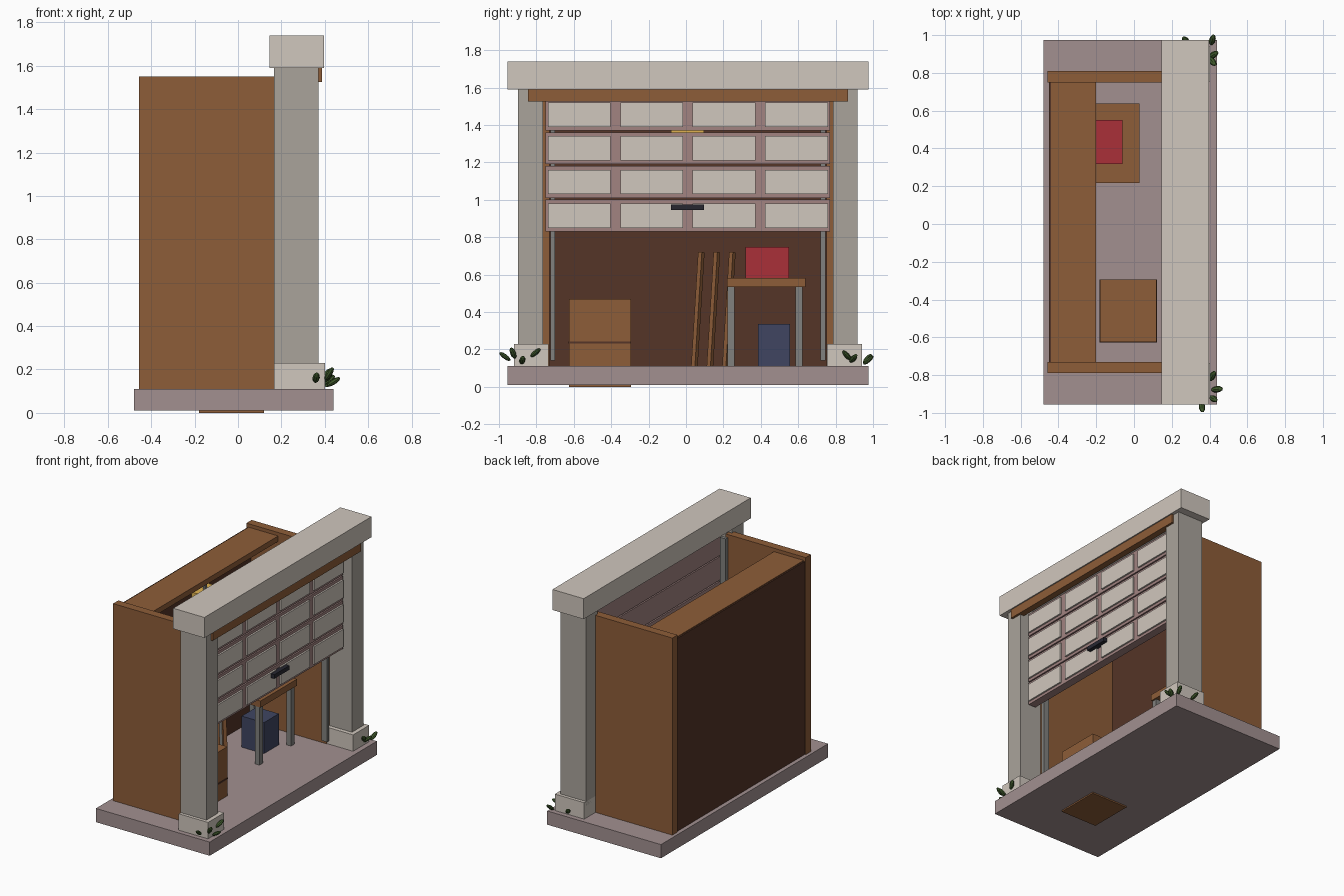
import bpy
from mathutils import Vector

if "Cube" in bpy.data.objects:
    bpy.data.objects.remove(bpy.data.objects["Cube"])

CY = 0.01  # symmetry plane of the building in y


def mat(name, r, g, b):
    m = bpy.data.materials.new(name)
    m.diffuse_color = (r, g, b, 1)
    m.use_nodes = True
    m.node_tree.nodes["Principled BSDF"].inputs["Base Color"].default_value = m.diffuse_color
    return m


SLAB = mat("mauve_stone", 0.36, 0.28, 0.28)
STONE = mat("grey_stone", 0.40, 0.37, 0.33)
PALE = mat("pale_stone", 0.63, 0.57, 0.51)
WOOD = mat("wood", 0.27, 0.11, 0.04)
DARK = mat("dark_wood", 0.09, 0.035, 0.02)
FRAME = mat("door_frame", 0.36, 0.23, 0.22)
METAL = mat("metal", 0.22, 0.22, 0.21)
BLACK = mat("handle_black", 0.02, 0.02, 0.03)
RED = mat("red", 0.40, 0.03, 0.04)
BLUE = mat("blue", 0.05, 0.06, 0.12)
YELLOW = mat("lamp_yellow", 0.75, 0.45, 0.08)
GREEN = mat("leaf_green", 0.05, 0.10, 0.025)


def box(name, x, y, z, m):
    """Box from (min, max) ranges on each axis."""
    bpy.ops.mesh.primitive_cube_add(size=1, location=[sum(r) / 2 for r in (x, y, z)])
    o = bpy.context.object
    o.name = name
    o.scale = [r[1] - r[0] for r in (x, y, z)]
    bpy.ops.object.transform_apply(location=False, rotation=False, scale=True)
    o.data.materials.append(m)
    return o


def pair(name, x, y, z, m):
    """Box plus its mirror image across the symmetry plane (y is offset from it)."""
    box(name + "_right", x, (CY + y[0], CY + y[1]), z, m)
    box(name + "_left", x, (CY - y[1], CY - y[0]), z, m)


def bar(name, a, b, w, m):
    """Square bar between two points."""
    a, b = Vector(a), Vector(b)
    o = box(name, (-w / 2, w / 2), (-w / 2, w / 2), (-(b - a).length / 2, (b - a).length / 2), m)
    o.location = (a + b) / 2
    o.rotation_euler = (b - a).to_track_quat('Z', 'Y').to_euler()


# floor and stone gateway
box("floor_slab", (-0.48, 0.44), (-0.955, 0.975), (0.01, 0.11), SLAB)
pair("pillar", (0.165, 0.372), (0.775, 0.907), (0.2, 1.6), STONE)
pair("pillar_base", (0.165, 0.402), (0.745, 0.93), (0.02, 0.23), PALE)
box("lintel", (0.145, 0.397), (-0.955, 0.975), (1.59, 1.74), PALE)
box("wooden_header", (0.34, 0.388), (-0.845, 0.865), (1.525, 1.595), WOOD)

# shed walls and top plank
pair("side_wall", (-0.457, 0.19), (0.74, 0.80), (0.1, 1.55), WOOD)
box("back_wall", (-0.45, -0.42), (-0.74, 0.76), (0.1, 1.52), DARK)
box("top_plank", (-0.44, -0.2), (-0.73, 0.75), (1.485, 1.525), WOOD)
pair("door_rail", (0.17, 0.215), (0.71, 0.735), (0.14, 1.53), METAL)

# half-raised sectional door
for r in range(4):
    z = 0.83 + 0.18 * r
    box(f"door_section_{r}", (0.25, 0.31), (CY - 0.76, CY + 0.76), (z, z + 0.171), FRAME)
    for c in range(4):
        y = CY + (c - 1.5) * 0.387
        box(f"door_panel_{r}_{c}", (0.30, 0.322), (y - 0.168, y + 0.168),
            (z + 0.02, z + 0.15), PALE)
box("door_handle", (0.30, 0.35), (-0.08, 0.095), (0.945, 0.975), BLACK)

# workbench with boxes
box("bench_top", (-0.33, 0.03), (0.218, 0.638), (0.535, 0.583), WOOD)
for i, x in enumerate((-0.30, 0.0)):
    for j, y in enumerate((0.24, 0.605)):
        box(f"bench_leg_{i}_{j}", (x - 0.019, x + 0.019), (y - 0.019, y + 0.019),
            (0.1, 0.54), METAL)
box("red_toolbox", (-0.24, -0.06), (0.317, 0.55), (0.583, 0.748), RED)
box("blue_bin", (-0.24, -0.06), (0.385, 0.557), (0.1, 0.337), BLUE)

# crate with strap
box("crate", (-0.18, 0.12), (-0.625, -0.295), (0.0, 0.47), WOOD)
box("crate_strap", (-0.182, 0.123), (-0.627, -0.293), (0.232, 0.243), DARK)

# leaning poles and lamp under the plank
for i in range(3):
    y = 0.045 + 0.083 * i
    bar(f"pole_{i}", (-0.25, y, 0.11), (-0.30, y + 0.037, 0.72), 0.025, WOOD)
box("lamp", (-0.32, -0.23), (-0.08, 0.095), (1.36, 1.40), YELLOW)
box("lamp_stem", (-0.285, -0.265), (0.0, 0.02), (1.4, 1.49), METAL)

# leaves at the pillar feet: position, pointing direction
LEAVES = [
    ((0.36, -0.968, 0.162), (0.1, -0.8, 0.6)), ((0.42, -0.925, 0.180), (0.5, -0.3, 0.8)),
    ((0.44, -0.875, 0.143), (0.8, 0.1, 0.5)), ((0.415, -0.805, 0.182), (0.4, 0.7, 0.6)),
    ((0.415, 0.975, 0.143), (0.2, 0.7, 0.6)), ((0.42, 0.895, 0.152), (0.6, 0.4, 0.5)),
    ((0.415, 0.86, 0.168), (0.4, -0.5, 0.6)), ((0.275, 0.97, 0.15), (-0.4, 0.5, 0.6)),
]
for i, (p, d) in enumerate(LEAVES):
    bpy.ops.mesh.primitive_uv_sphere_add(segments=8, ring_count=6, radius=1, location=p)
    o = bpy.context.object
    o.name = f"leaf_{i}"
    o.scale = (0.017, 0.013, 0.036)
    o.rotation_euler = Vector(d).to_track_quat('Z', 'Y').to_euler()
    o.data.materials.append(GREEN)
